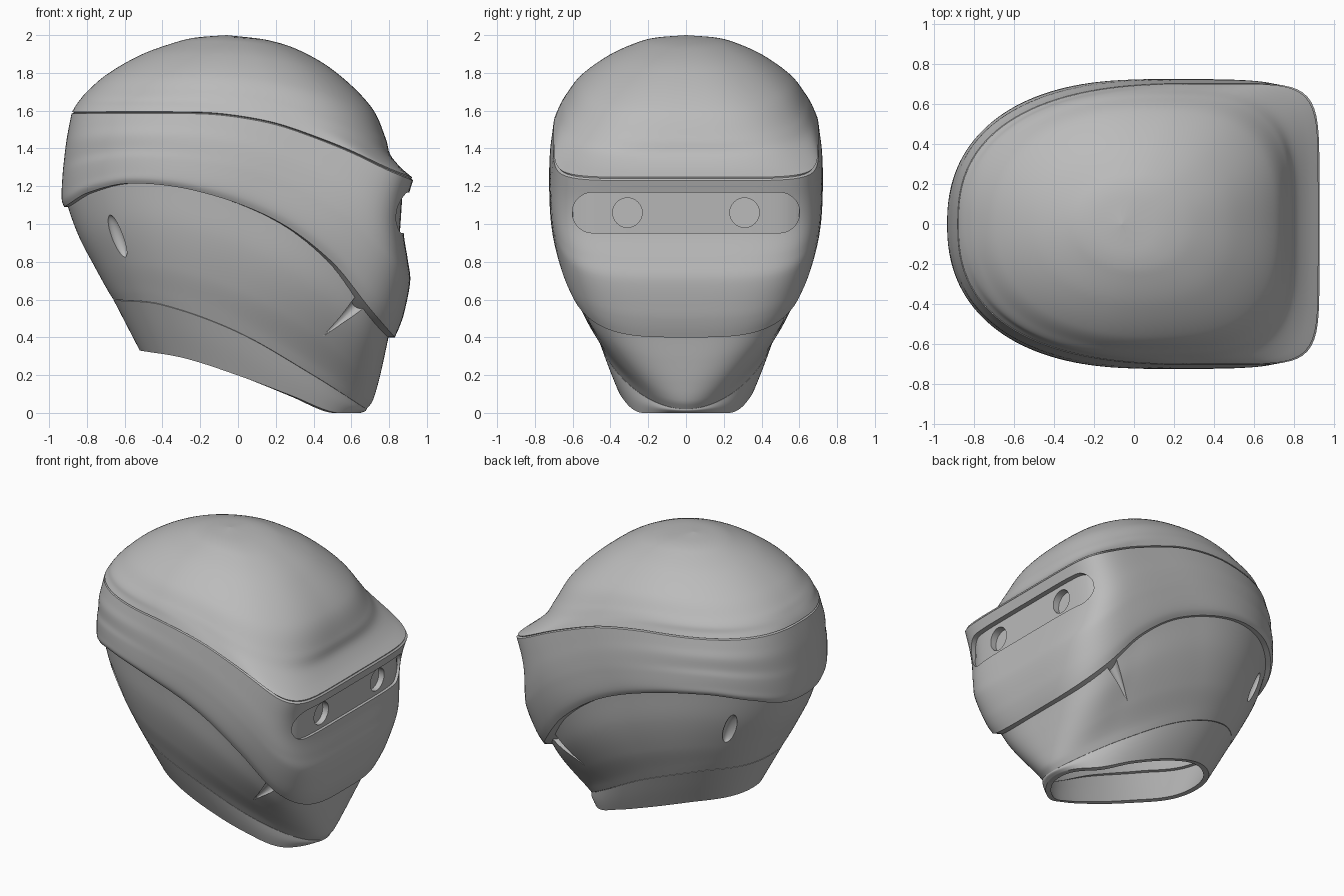
import bpy, bmesh, math
from mathutils import Vector

cube = bpy.data.objects.get("Cube")
if cube:
    bpy.data.objects.remove(cube, do_unlink=True)

mat = bpy.data.materials.new("plain grey")
mat.use_nodes = True
grey = (0.5, 0.5, 0.5, 1)
mat.diffuse_color = grey
mat.node_tree.nodes["Principled BSDF"].inputs["Base Color"].default_value = grey

SIDES = 160


def curve(points, t):
    """Smooth curve through rows (t, values...), returns the values at t."""
    n = len(points)

    def slope(i, k):
        a, b = points[max(i - 1, 0)], points[min(i + 1, n - 1)]
        return (b[k] - a[k]) / (b[0] - a[0])

    i = 0
    while i < n - 2 and t > points[i + 1][0]:
        i += 1
    p, q = points[i], points[i + 1]
    h = q[0] - p[0]
    s = (t - p[0]) / h
    return [(2*s**3 - 3*s*s + 1) * p[k] + (s**3 - 2*s*s + s) * h * slope(i, k)
            + (3*s*s - 2*s**3) * q[k] + (s**3 - s*s) * h * slope(i + 1, k)
            for k in range(1, len(p))]


def ring(keys, upper, lower, f, inset=0):
    """Rounded section, its height blended between two seam curves."""
    xb, xf, hw, cx, nb, nf = curve(keys, f)
    xb, xf, hw = xb + inset, xf - inset, hw - inset
    pts = []
    for j in range(SIDES):
        a = 2 * math.pi * j / SIDES
        c, s = math.cos(a), math.sin(a)
        n = nf if c > 0 else nb
        r = (abs(c) ** n + abs(s) ** n) ** (-1 / n)
        x = cx + r * c * ((xf - cx) if c > 0 else (cx - xb))
        u = (x - xb) / (xf - xb) if xf - xb > 1e-4 else 0.5
        u = min(max(u, 0), 1)
        z = (1 - f) * curve(upper, u)[0] + f * curve(lower, u)[0]
        pts.append((x, r * s * hw, z))
    return pts


def make_object(name, bm):
    bmesh.ops.recalc_face_normals(bm, faces=bm.faces[:])
    me = bpy.data.meshes.new(name)
    bm.to_mesh(me)
    bm.free()
    me.materials.append(mat)
    ob = bpy.data.objects.new(name, me)
    bpy.context.collection.objects.link(ob)
    return ob


def skin(name, rings, closed):
    bm = bmesh.new()
    rows = [[bm.verts.new(p) for p in r] for r in rings]
    if closed:
        rows.append(rows[0])
    for a, b in zip(rows, rows[1:]):
        for j in range(SIDES):
            k = (j + 1) % SIDES
            bm.faces.new((a[j], a[k], b[k], b[j]))
    bmesh.ops.remove_doubles(bm, verts=bm.verts[:], dist=1e-5)
    return make_object(name, bm)


def shell(name, keys, upper, lower, thick, steps=36, groove=0.0):
    """Closed wall: outer sections, then the same ones set inward."""
    lo, hi = keys[0][0], keys[-1][0]
    fs = [lo + (hi - lo) * i / steps for i in range(steps + 1)]
    rings = [ring(keys, upper, lower, f) for f in fs]
    if groove:
        rings[0] = ring(keys, upper, lower, lo + 0.012)
        rings.insert(0, ring(keys, upper, lower, lo, groove))
    rings += [ring(keys, upper, lower, f, thick) for f in reversed(fs[::3])]
    return skin(name, rings, True)


def cut(ob, cutter):
    m = ob.modifiers.new("cut", 'BOOLEAN')
    m.operation, m.solver, m.object = 'DIFFERENCE', 'EXACT', cutter
    bpy.context.view_layer.objects.active = ob
    bpy.ops.object.modifier_apply(modifier=m.name)
    bpy.data.objects.remove(cutter, do_unlink=True)


def surface(ob, start, direction):
    bpy.context.view_layer.update()
    hit, loc, normal, _ = ob.ray_cast(Vector(start), Vector(direction))
    return loc, normal


# Seam heights from back (0) to front (1)
crown = [(0, 2.0), (1, 2.0)]
brow = [(0, 1.59), (.376, 1.588), (.486, 1.57), (.6, 1.53), (.707, 1.465),
        (.818, 1.385), (.93, 1.29), (1, 1.24)]
lip = [(0, 1.09), (.07, 1.165), (.2, 1.215), (.41, 1.17), (.64, 1.02),
       (.81, .8), (.926, .55), (1, .40)]
collar_seam = [(0, .6), (.19, .575), (.49, .43), (.79, .2), (1, .02)]
rim = [(0, .33), (.2, .29), (.44, .2), (.7, .085), (.87, .005), (1, 0)]

# Section rows: blend, back x, front x, half width, centre x, back and front squareness
dome_keys = [(0, -.06, -.06, 0, -.06, 2, 2), (.03, -.22, .14, .16, -.02, 2, 2.2),
             (.1, -.34, .315, .27, 0, 2, 2.3), (.25, -.51, .51, .41, .03, 2.1, 2.5),
             (.5, -.69, .705, .56, .08, 2.2, 2.8), (.73, -.8, .785, .64, .14, 2.3, 3.2),
             (.83, -.835, .805, .668, .18, 2.4, 3.8), (.92, -.862, .86, .688, .24, 2.4, 5),
             (1, -.88, .93, .702, .3, 2.5, 7)]
mask_keys = [(0, -.88, .93, .702, .3, 2.5, 7), (.167, -.897, .888, .712, .27, 2.5, 6.5),
             (.32, -.91, .876, .72, .22, 2.5, 6), (.52, -.922, .9, .724, .16, 2.4, 5),
             (.64, -.928, .912, .724, .12, 2.4, 4.5), (.845, -.934, .88, .72, .04, 2.3, 3.9),
             (.94, -.932, .853, .712, .01, 2.3, 3.7), (1, -.92, .83, .697, 0, 2.3, 3.6)]
jaw_keys = [(-.06, -.9, .805, .68, 0, 2.2, 3.4), (0, -.9, .797, .675, 0, 2.2, 3.3),
            (.33, -.84, .77, .645, -.02, 2.2, 2.7), (.66, -.755, .74, .58, -.06, 2.2, 2.2),
            (.9, -.69, .71, .51, -.09, 2.2, 1.9), (1, -.66, .68, .48, -.1, 2.2, 1.85)]
collar_keys = [(0, -.66, .68, .48, -.1, 2.2, 1.85), (.5, -.59, .675, .43, -.04, 2.2, 1.95),
               (1, -.52, .65, .375, .02, 2.2, 2.1)]

# Dome, ending in a shallow tucked edge
fs = [(i / 40) ** 2 for i in range(20)] + [.25 + .74 * i / 32 for i in range(33)]
dome = skin("dome", [ring(dome_keys, crown, brow, f) for f in fs]
            + [ring(dome_keys, crown, brow, 1, .012)], False)

# Face mask, jaw and neck collar
mask = shell("face_mask", mask_keys, brow, lip, .12, groove=.012)
jaw = shell("jaw", jaw_keys, lip, collar_seam, .06)
collar = shell("neck_collar", collar_keys, collar_seam, rim, .035, 12, .008)

# Visor recess: a rounded slot whose floor follows the face
bm = bmesh.new()
columns = []
for i in range(49):
    y = -.6 * math.cos(math.pi * i / 48)
    over = max(abs(y) - .495, 0)
    half = max(math.sqrt(max(.107 ** 2 - over ** 2, 0)), .004)
    top, _ = surface(mask, (2, y, 1.06 + half), (-1, 0, 0))
    low, _ = surface(mask, (2, y, 1.06 - half), (-1, 0, 0))
    columns.append([bm.verts.new(p) for p in (
        (low.x - .02, y, 1.06 - half), (top.x - .035, y, 1.06 + half),
        (1.1, y, 1.06 + half), (1.1, y, 1.06 - half))])
for a, b in zip(columns, columns[1:]):
    for j in range(4):
        k = (j + 1) % 4
        bm.faces.new((a[j], a[k], b[k], b[j]))
bm.faces.new(columns[0])
bm.faces.new(columns[-1])
cut(mask, make_object("visor_cutter", bm))

# Round eye sockets
for side in (-1, 1):
    bpy.ops.mesh.primitive_cylinder_add(vertices=48, radius=.078, depth=.3,
                                        location=(.97, side * .31, 1.06),
                                        rotation=(0, math.pi / 2, 0))
    cut(mask, bpy.context.object)

# Rear almond vents and front tapered vents, on both sides of the jaw
for side in (-1, 1):
    loc, normal = surface(jaw, (-.64, side * 2, .935), (0, -side, 0))
    bpy.ops.mesh.primitive_uv_sphere_add(segments=32, ring_count=16, location=loc)
    vent = bpy.context.object
    vent.scale = (.04, .04, .12)
    up = Vector((-.25, 0, .97))
    vent.rotation_euler = (up - normal * up.dot(normal)).to_track_quat('Z', 'Y').to_euler()
    cut(jaw, vent)

    tip, _ = surface(jaw, (.45, side * 2, .405), (0, -side, 0))
    base, _ = surface(jaw, (.65, side * 2, .59), (0, -side, 0))
    axis = base - tip
    bpy.ops.mesh.primitive_cone_add(vertices=32, radius1=0, radius2=.042,
                                    depth=axis.length, location=(tip + base) / 2,
                                    rotation=axis.to_track_quat('Z', 'Y').to_euler())
    cut(jaw, bpy.context.object)

# Smooth shading with crisp edges
bpy.ops.object.select_all(action='DESELECT')
for ob in (dome, mask, jaw, collar):
    ob.select_set(True)
    bpy.context.view_layer.objects.active = ob
bpy.ops.object.shade_smooth_by_angle(angle=math.radians(32))
